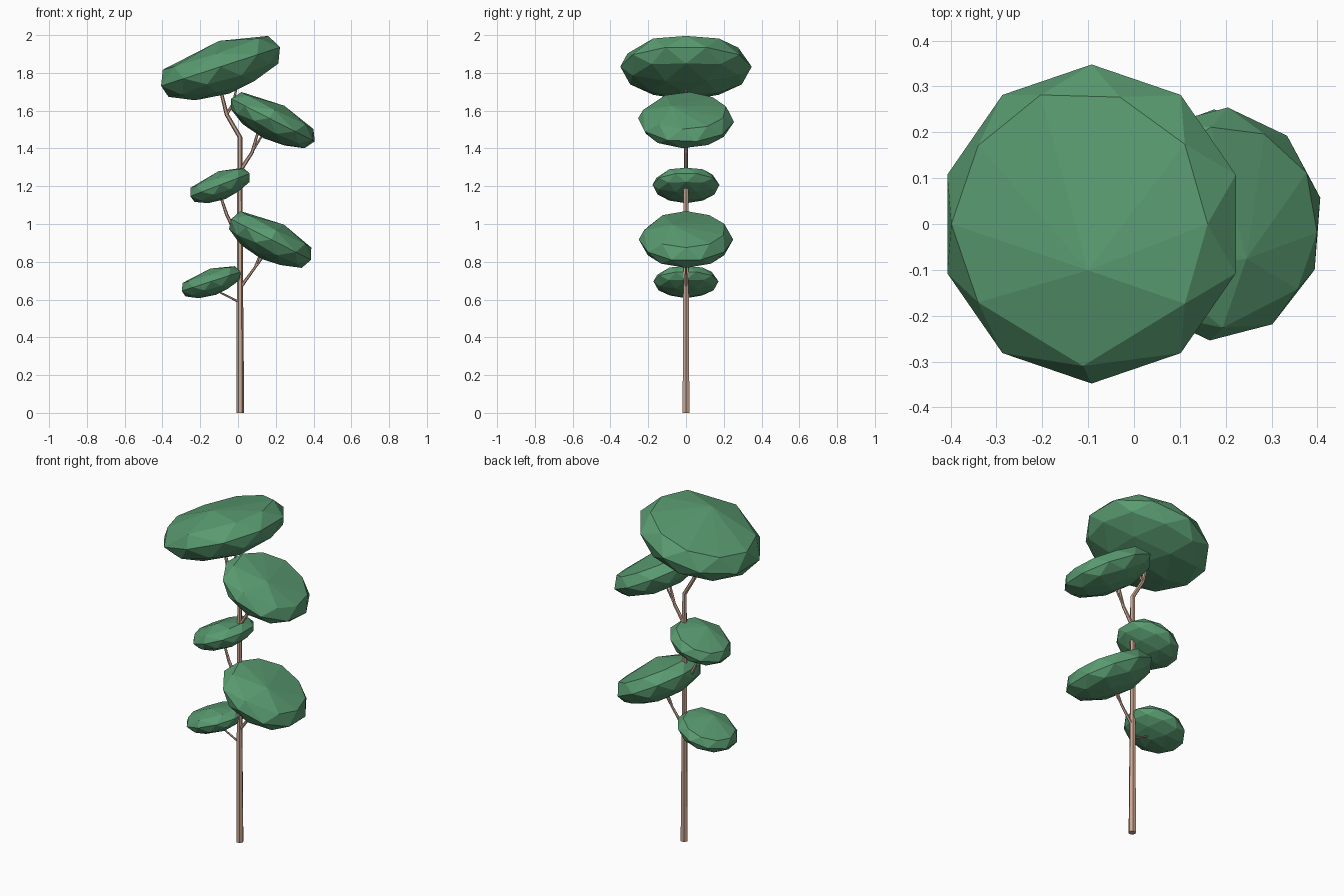
import bpy, bmesh, math
from mathutils import Vector, Matrix

cube = bpy.data.objects.get("Cube")
if cube:
    bpy.data.objects.remove(cube, do_unlink=True)


def material(name, rgb):
    mat = bpy.data.materials.new(name)
    mat.use_nodes = True
    color = (*rgb, 1)
    mat.diffuse_color = color
    mat.node_tree.nodes["Principled BSDF"].inputs["Base Color"].default_value = color
    return mat


LEAF = material("leaf green", (0.10, 0.325, 0.162))
BARK = material("pale bark", (0.60, 0.39, 0.29))


def add_object(name, bm, mat):
    bmesh.ops.recalc_face_normals(bm, faces=bm.faces)
    mesh = bpy.data.meshes.new(name)
    bm.to_mesh(mesh)
    bm.free()
    mesh.materials.append(mat)
    obj = bpy.data.objects.new(name, mesh)
    bpy.context.collection.objects.link(obj)
    return obj


# Faceted, flattened leaf clump with a simplified crown
def leaf_clump(name, x, z, radius, height, tilt, spin):
    bm = bmesh.new()
    bmesh.ops.create_icosphere(bm, subdivisions=2, radius=1)
    cap = [v for v in bm.verts if v.co.z > 0.8]
    front = [v for v in bm.verts if 0.4 < v.co.z < 0.6 and v.co.y < -0.78]
    for v in bm.verts:
        if abs(v.co.z - 0.447) < 0.02:
            v.co = (v.co.x * 0.935, v.co.y * 0.935, 0.51)
    bmesh.ops.pointmerge(bm, verts=cap, merge_co=Vector((0.1, -0.29, 0.88)))
    bmesh.ops.pointmerge(bm, verts=front, merge_co=Vector((0.01, -0.89, 0.48)))
    bmesh.ops.triangulate(bm, faces=[f for f in bm.faces if len(f.verts) > 3])
    shape = (Matrix.Translation((x, 0, z))
             @ Matrix.Rotation(math.radians(-tilt), 4, 'Y')
             @ Matrix.Rotation(math.radians(spin), 4, 'Z')
             @ Matrix.Diagonal((radius, radius, height, 1)))
    bmesh.ops.transform(bm, matrix=shape, verts=bm.verts)
    add_object(name, bm, LEAF)


# Tapered limb through (x, z, radius) points in the front plane
def limb(name, points, sides=6):
    bm = bmesh.new()
    rings = []
    for i, (x, z, r) in enumerate(points):
        a, b = points[max(i - 1, 0)], points[min(i + 1, len(points) - 1)]
        along = Vector((b[0] - a[0], 0, b[1] - a[1])).normalized()
        across = Vector((along.z, 0, -along.x))
        ring = []
        for k in range(sides):
            t = math.tau * k / sides
            offset = across * math.cos(t) + Vector((0, math.sin(t), 0))
            ring.append(bm.verts.new(Vector((x, 0, z)) + offset * r))
        rings.append(ring)
    for low, high in zip(rings, rings[1:]):
        for k in range(sides):
            n = (k + 1) % sides
            bm.faces.new((low[k], low[n], high[n], high[k]))
    bm.faces.new(rings[0])
    bm.faces.new(rings[-1])
    add_object(name, bm, BARK)


# Foliage, top to bottom
leaf_clump("top_foliage", -0.0925, 1.833, 0.348, 0.15, 18, 0)
leaf_clump("upper_left_foliage", 0.185, 1.55, 0.255, 0.108, -27, -5)
leaf_clump("middle_right_foliage", -0.095, 1.207, 0.177, 0.08, 21, 0)
leaf_clump("lower_left_foliage", 0.175, 0.918, 0.25, 0.115, -27, 0)
leaf_clump("bottom_right_foliage", -0.142, 0.696, 0.172, 0.075, 18, 0)

# Trunk with its bent top
limb("trunk", [(0.012, 0, 0.021), (0.01, 0.75, 0.016), (0.01, 1.46, 0.013),
               (-0.06, 1.58, 0.011), (-0.1, 1.74, 0.008)])
limb("top_fork", [(-0.06, 1.58, 0.008), (-0.025, 1.64, 0.007), (0, 1.76, 0.005)])

# Side branches
limb("upper_left_branch", [(0.01, 1.28, 0.011), (0.075, 1.38, 0.009), (0.115, 1.52, 0.006)])
limb("upper_left_fork", [(0.075, 1.38, 0.006), (0.14, 1.49, 0.005)])
limb("middle_right_branch", [(0.005, 0.92, 0.011), (-0.06, 1.05, 0.009), (-0.1, 1.17, 0.006)])
limb("lower_left_branch", [(0.01, 0.66, 0.009), (0.09, 0.77, 0.007), (0.13, 0.87, 0.005)])
limb("lower_left_fork", [(0.03, 0.69, 0.006), (0.115, 0.8, 0.005), (0.16, 0.87, 0.004)])
limb("bottom_right_branch", [(0.01, 0.585, 0.006), (-0.09, 0.635, 0.005), (-0.13, 0.68, 0.004)])
